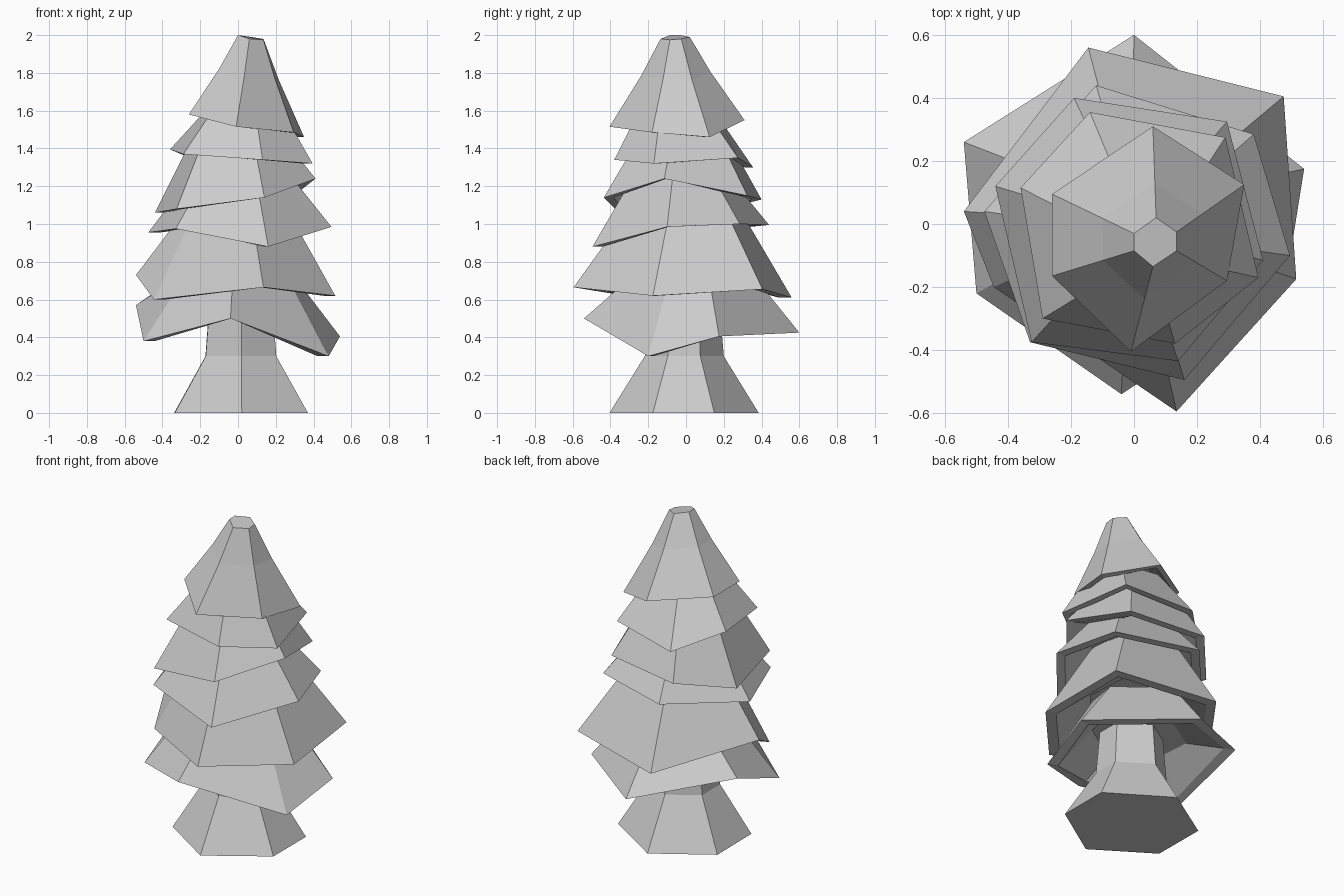
import bpy
import bmesh
from mathutils import Vector

if "Cube" in bpy.data.objects:
    bpy.data.objects.remove(bpy.data.objects["Cube"], do_unlink=True)

grey = bpy.data.materials.new("plain_grey")
grey.use_nodes = True
GREY = (0.6, 0.6, 0.6, 1)
grey.diffuse_color = GREY
grey.node_tree.nodes["Principled BSDF"].inputs["Base Color"].default_value = GREY


def loft(name, rings):
    """Skin a stack of equal-sized rings and cap both ends."""
    bm = bmesh.new()
    rows = [[bm.verts.new(p) for p in ring] for ring in rings]
    for low, high in zip(rows, rows[1:]):
        for i in range(len(low)):
            j = (i + 1) % len(low)
            bm.faces.new((low[i], low[j], high[j], high[i]))
    bm.faces.new(rows[0])
    bm.faces.new(rows[-1])
    bmesh.ops.recalc_face_normals(bm, faces=bm.faces)
    mesh = bpy.data.meshes.new(name)
    bm.to_mesh(mesh)
    bm.free()
    mesh.materials.append(grey)
    obj = bpy.data.objects.new(name, mesh)
    bpy.context.collection.objects.link(obj)


def centre(ring):
    return sum(ring, Vector()) / len(ring)


def shrink(ring, scale, z=None, shift=(0, 0)):
    """Scale a ring about its centre, optionally flattening it at height z."""
    c = centre(ring)
    return [Vector((c.x + (p.x - c.x) * scale + shift[0],
                    c.y + (p.y - c.y) * scale + shift[1],
                    p.z if z is None else z)) for p in ring]


def ring_of(points):
    return [Vector(p) for p in points]


def branch_tier(name, rim, upper_rings):
    """Hollow skirt: inner roof, flat lip, outer rim, then the outside slopes."""
    roof = shrink(rim, 0.5, centre(rim).z + 0.14)
    loft(name, [roof, shrink(rim, 0.88), rim] + upper_rings)


# Trunk with flared foot
foot = ring_of([(0.02, -0.405, 0), (0.37, -0.175, 0), (0.37, 0.15, 0),
                (0, 0.385, 0), (-0.338, 0.17, 0), (-0.335, -0.175, 0)])
loft("trunk", [foot, shrink(foot, 0.53, 0.3), shrink(foot, 0.45, 0.68)])

# Irregular hexagonal skirts: rim corners, top scale, top height, top shift
skirts = {
    "branch_tier_1": ([(-0.04, -0.54, 0.5), (0.48, -0.2, 0.3), (0.54, 0.175, 0.405),
                       (0, 0.6, 0.425), (-0.54, 0.26, 0.57), (-0.5, -0.22, 0.38)],
                      0.52, 0.75, (0, 0.02)),
    "branch_tier_2": ([(0.135, -0.595, 0.665), (0.515, -0.175, 0.62), (0.475, 0.405, 0.655),
                       (-0.145, 0.56, 0.61), (-0.54, 0.04, 0.73), (-0.445, -0.2, 0.6)],
                      0.48, 1.1, (0, 0)),
    "branch_tier_3": ([(0.16, -0.495, 0.88), (0.495, -0.1, 0.985), (0.38, 0.285, 1.0),
                       (-0.12, 0.44, 0.995), (-0.475, 0.04, 0.955), (-0.33, -0.375, 0.975)],
                      0.47, 1.3, (0, 0)),
    "branch_tier_4": ([(0.14, -0.435, 1.14), (0.41, -0.115, 1.24), (0.295, 0.325, 1.15),
                       (-0.19, 0.4, 1.13), (-0.44, 0.12, 1.06), (-0.325, -0.375, 1.08)],
                      0.5, 1.5, (0.01, 0)),
    "branch_tier_5": ([(0.13, -0.38, 1.34), (0.395, -0.17, 1.32), (0.29, 0.275, 1.35),
                       (-0.14, 0.355, 1.3), (-0.36, 0.115, 1.395), (-0.29, -0.3, 1.37)],
                      0.54, 1.6, (0.02, -0.035)),
}
for name, (corners, scale, z, shift) in skirts.items():
    rim = ring_of(corners)
    branch_tier(name, rim, [shrink(rim, scale, z, shift)])

# Pointed crown with a small blunt tip
rim = ring_of([(-0.01, -0.405, 1.515), (0.295, -0.18, 1.485), (0.35, 0.125, 1.46),
               (0.06, 0.31, 1.55), (-0.26, 0.095, 1.58), (-0.26, -0.165, 1.58)])
tip = ring_of([(0.06, -0.135, 1.98), (0.135, -0.085, 1.975), (0.135, -0.025, 1.98),
               (0.07, 0.02, 1.99), (0, -0.03, 2), (0, -0.085, 2)])
bend = [t + Vector((0.38, 0.38, 0.42)) * (r - t) for t, r in zip(tip, rim)]
branch_tier("crown", rim, [bend, tip])
